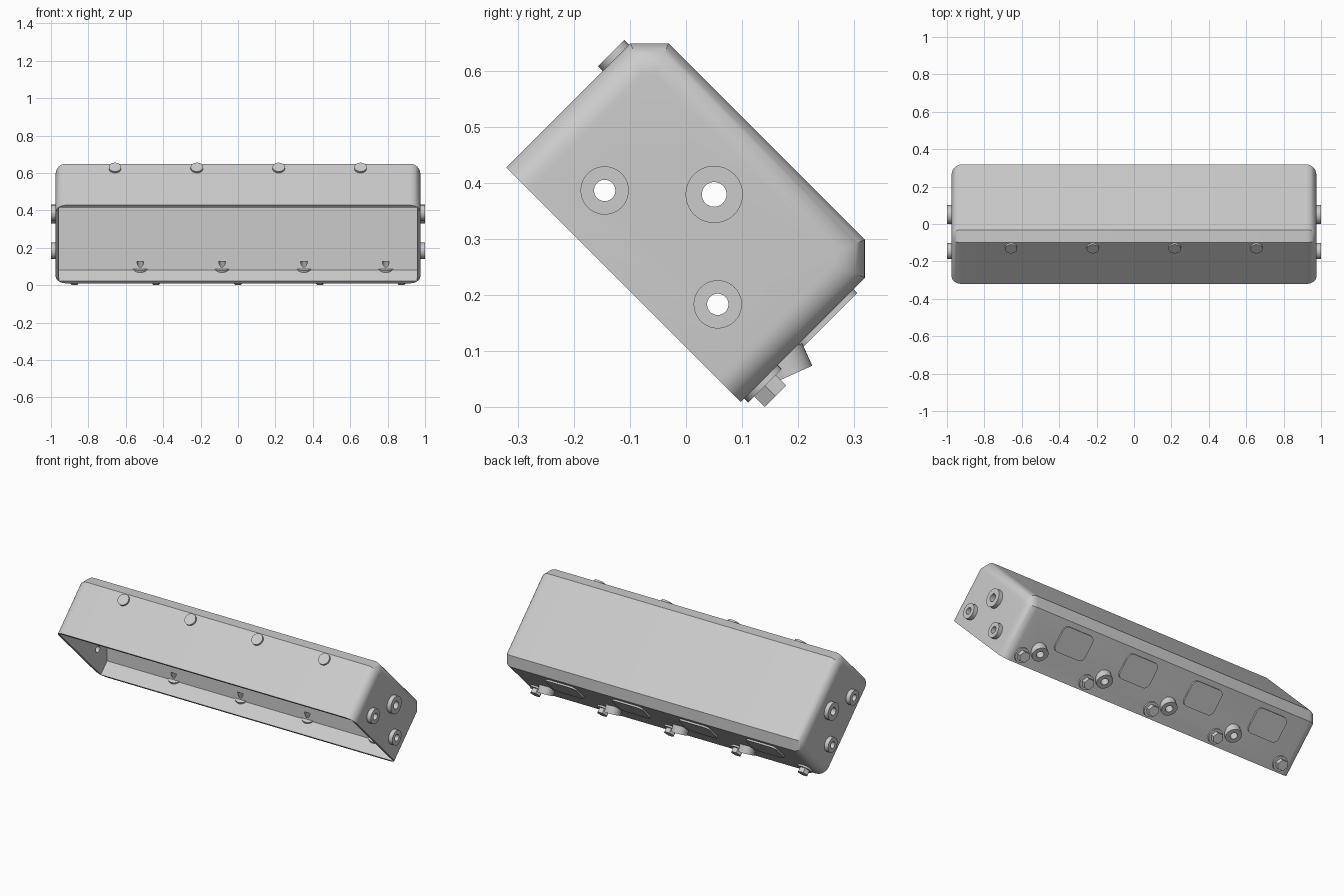
import bpy, bmesh, math
from mathutils import Matrix, Vector

if "Cube" in bpy.data.objects:
    bpy.data.objects.remove(bpy.data.objects["Cube"])

grey = bpy.data.materials.new("cast_grey")
grey.use_nodes = True
COLOUR = (0.6, 0.6, 0.6, 1)
grey.diffuse_color = COLOUR
grey.node_tree.nodes["Principled BSDF"].inputs["Base Color"].default_value = COLOUR

# Work frame: x = length, y = across the cover, z = depth; then tilted about x
TILT = Matrix.Rotation(-math.pi / 4, 4, 'X')
HALF, Y0, Y1, Z0, Z1 = 0.975, -0.529, 0.062, 0.076, 0.437
CHAMFER, FILLET, WALL = 0.048, 0.055, 0.018
TAN = math.tan(math.pi / 8)


def finish(name, bm, tilt=True):
    bmesh.ops.recalc_face_normals(bm, faces=bm.faces[:])
    if tilt:
        bm.transform(TILT)
    mesh = bpy.data.meshes.new(name)
    bm.to_mesh(mesh)
    bm.free()
    mesh.materials.append(grey)
    obj = bpy.data.objects.new(name, mesh)
    bpy.context.collection.objects.link(obj)
    return obj


def loft(bm, rings):
    loops = [[bm.verts.new(p) for p in ring] for ring in rings]
    n = len(loops[0])
    for a, b in zip(loops, loops[1:]):
        for i in range(n):
            bm.faces.new((a[i], a[(i + 1) % n], b[(i + 1) % n], b[i]))
    bm.faces.new(loops[0])
    bm.faces.new(loops[-1])


def cylinder(bm, centre, axis, radius, length, sides=40):
    axis = Vector(axis).normalized()
    spin = axis.to_track_quat('Z', 'X').to_matrix().to_4x4()
    bmesh.ops.create_cone(bm, cap_ends=True, segments=sides, radius1=radius,
                          radius2=radius, depth=length,
                          matrix=Matrix.Translation(centre) @ spin)


def select_only(obj):
    bpy.ops.object.select_all(action='DESELECT')
    obj.select_set(True)
    bpy.context.view_layer.objects.active = obj


def cut(obj, cutter):
    mod = obj.modifiers.new("cut", 'BOOLEAN')
    mod.operation, mod.solver, mod.object = 'DIFFERENCE', 'EXACT', cutter
    select_only(obj)
    bpy.ops.object.modifier_apply(modifier=mod.name)


# Cover body: chamfered section with rounded ends
def section(x, d):
    k = CHAMFER + d * TAN
    return [(x, Y0 + d, Z0), (x, Y0 + d, Z1 - k), (x, Y0 + k, Z1 - d),
            (x, Y1 - k, Z1 - d), (x, Y1 - d, Z1 - k), (x, Y1 - d, Z0)]


STEPS = 8
arc = [i / STEPS * math.pi / 2 for i in range(STEPS + 1)]
end = [(HALF - FILLET * (1 - math.cos(t)), FILLET * (1 - math.sin(t))) for t in arc]
bm = bmesh.new()
loft(bm, [section(-x, d) for x, d in end] + [section(x, d) for x, d in reversed(end)])
body = finish("cover_body", bm)

# Cavity with an upright inner panel
floor, low = Z1 - WALL, Y1 - WALL
panel = math.sqrt(2) * 0.144
cavity = [(Y0 + WALL, Z0 - 0.1), (low, Z0 - 0.1), (low, panel - low),
          (panel - floor, floor), (Y0 + WALL + CHAMFER, floor),
          (Y0 + WALL, floor - CHAMFER)]
bm = bmesh.new()
loft(bm, [[(s * (HALF - WALL), y, z) for y, z in cavity] for s in (-1, 1)])
cavity_cutter = finish("cavity_cutter", bm)

# Bored bosses on both ends: across, depth, outer radius, bore radius
END_BOSSES = [(-0.376, 0.171, 0.043, 0.019), (-0.233, 0.304, 0.051, 0.022),
              (-0.09, 0.17, 0.043, 0.019)]
bm, bores = bmesh.new(), bmesh.new()
for y, z, outer, bore in END_BOSSES:
    cylinder(bores, (0, y, z), (1, 0, 0), bore, 2.2)
    for side in (-1, 1):
        cylinder(bm, (side * 0.983, y, z), (1, 0, 0), outer, 0.034)
end_bosses = finish("end_bosses", bm)
end_bores = finish("end_bore_cutter", bores)

# Slanted bored bosses on the back wall (placed upright, no tilt)
PITCH = 0.4375
axis = Vector((0, 0.41, -0.91)).normalized()
face = Vector((0, 0.184, 0.056))
bm, bores = bmesh.new(), bmesh.new()
for i in range(4):
    at = face + Vector((0.79 - i * PITCH, 0, 0))
    cylinder(bm, at - axis * 0.022, axis, 0.045, 0.044)
    cylinder(bores, at - axis * 0.02, axis, 0.02, 0.12)
back_bosses = finish("back_bosses", bm, tilt=False)
back_bores = finish("back_bore_cutter", bores, tilt=False)

cut(body, cavity_cutter)
for bore in (end_bores, back_bores):
    cut(body, bore)
cut(end_bosses, end_bores)
cut(back_bosses, back_bores)
for helper in (cavity_cutter, end_bores, back_bores):
    bpy.data.objects.remove(helper)

# Round buttons on the upper front wall
bm = bmesh.new()
for i in range(4):
    cylinder(bm, (0.655 - i * PITCH, Y0 - 0.004, 0.352), (0, 1, 0), 0.033, 0.016)
buttons = finish("front_buttons", bm)

# Flanged hex bolts along the back lower edge
bm = bmesh.new()
for i in range(5):
    x = (2 - i) * PITCH
    cylinder(bm, (x, Y1 + 0.003, 0.127), (0, 1, 0), 0.042, 0.014)
    cylinder(bm, (x, Y1 + 0.02, 0.127), (0, 1, 0), 0.031, 0.033, sides=6)
bolts = finish("hex_bolts", bm)

# Raised rounded pads on the back wall
WIDE, TALL, ROUND = 0.1, 0.073, 0.03
outline = []
for q, (sx, sz) in enumerate([(1, 1), (-1, 1), (-1, -1), (1, -1)]):
    for t in arc:
        t += q * math.pi / 2
        outline.append((sx * (WIDE - ROUND) + ROUND * math.cos(t),
                        sz * (TALL - ROUND) + ROUND * math.sin(t)))
bm = bmesh.new()
for i in range(4):
    loft(bm, [[(0.618 - i * PITCH + u, y, 0.287 + v) for u, v in outline]
              for y in (Y1 - 0.004, Y1 + 0.0095)])
pads = finish("back_pads", bm)

for obj in (body, end_bosses, back_bosses, buttons, bolts, pads):
    select_only(obj)
    bpy.ops.object.shade_smooth_by_angle(angle=math.radians(30))
